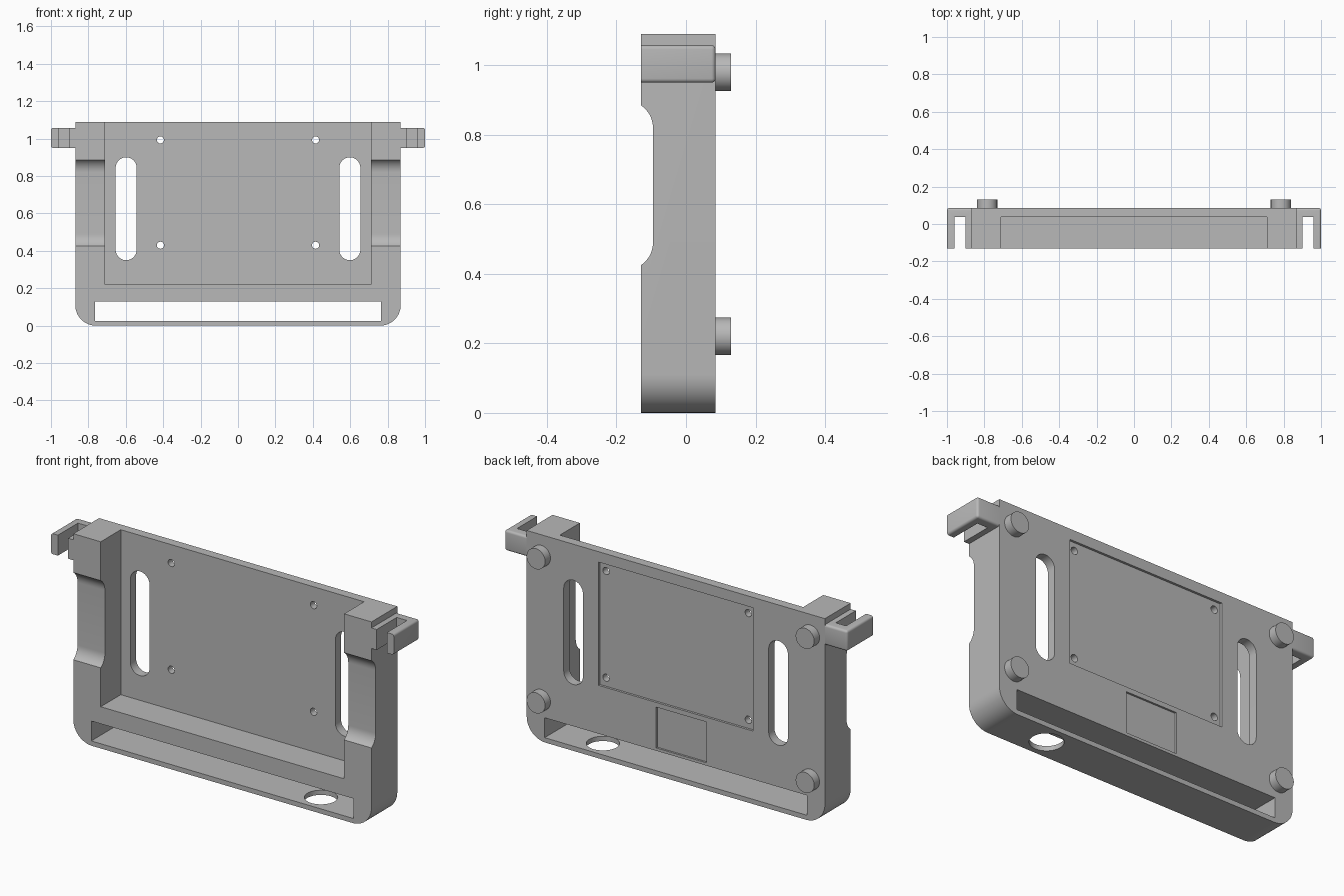
import bpy, bmesh, math
from mathutils import Vector

cube = bpy.data.objects.get("Cube")
if cube:
    bpy.data.objects.remove(cube, do_unlink=True)

grey = bpy.data.materials.new("plain grey")
grey.use_nodes = True
grey.diffuse_color = (0.48, 0.48, 0.48, 1)
grey.node_tree.nodes["Principled BSDF"].inputs["Base Color"].default_value = grey.diffuse_color

BACK, FRONT, TOP = 0.085, -0.13, 1.09
HALF = 0.87


def rounded(u0, u1, v0, v1, radii=(0, 0, 0, 0), steps=12):
    """Rectangle outline; radii run bottom-left, bottom-right, top-right, top-left."""
    corners = ((u0, v0, 1, 1), (u1, v0, -1, 1), (u1, v1, -1, -1), (u0, v1, 1, -1))
    pts = []
    for i, (u, v, su, sv) in enumerate(corners):
        r = radii[i]
        if r == 0:
            pts.append((u, v))
            continue
        for k in range(steps + 1):
            a = math.pi * (1 + i / 2) + math.pi / 2 * k / steps
            p = (u + su * r + r * math.cos(a), v + sv * r + r * math.sin(a))
            if not pts or (Vector(p) - Vector(pts[-1])).length > 1e-5:
                pts.append(p)
    return pts


def circle(u, v, r, n=40):
    return [(u + r * math.cos(math.tau * k / n), v + r * math.sin(math.tau * k / n)) for k in range(n)]


def prism(name, outline, a, b, axis="y"):
    """Extrude an outline along an axis: y uses (x, z), x uses (y, z), z uses (x, y)."""
    place = {"y": lambda u, v, w: (u, w, v),
             "x": lambda u, v, w: (w, u, v),
             "z": lambda u, v, w: (u, v, w)}[axis]
    bm = bmesh.new()
    low = [bm.verts.new(place(u, v, a)) for u, v in outline]
    high = [bm.verts.new(place(u, v, b)) for u, v in outline]
    bm.faces.new(low)
    bm.faces.new(high)
    for i in range(len(outline)):
        j = (i + 1) % len(outline)
        bm.faces.new((low[i], low[j], high[j], high[i]))
    bmesh.ops.recalc_face_normals(bm, faces=bm.faces)
    mesh = bpy.data.meshes.new(name)
    bm.to_mesh(mesh)
    bm.free()
    mesh.materials.append(grey)
    obj = bpy.data.objects.new(name, mesh)
    bpy.context.collection.objects.link(obj)
    return obj


def activate(obj):
    bpy.ops.object.select_all(action="DESELECT")
    obj.select_set(True)
    bpy.context.view_layer.objects.active = obj


def cut(target, *args):
    cutter = prism("cutter", *args)
    cutter.hide_render = True
    mod = target.modifiers.new("cut", "BOOLEAN")
    mod.operation, mod.solver, mod.object = "DIFFERENCE", "EXACT", cutter
    activate(target)
    bpy.ops.object.modifier_apply(modifier=mod.name)
    bpy.data.objects.remove(cutter, do_unlink=True)


def smooth(obj):
    activate(obj)
    bpy.ops.object.shade_smooth_by_angle(angle=math.radians(30))


# Main frame with rounded lower corners
body = prism("frame", rounded(-HALF, HALF, 0, TOP, (0.11, 0.11, 0, 0)), FRONT, BACK)

# Front recess, open at the top, and lower through slot
cut(body, rounded(-0.71, 0.71, 0.22, 1.3), -0.3, 0.037)
cut(body, rounded(-0.765, 0.765, 0.025, 0.13), -0.3, 0.3)

# Round hole in the bottom wall
cut(body, circle(0.5, -0.022, 0.08), -0.1, 0.08, "z")

# Shallow panels in the back
cut(body, rounded(-0.45, 0.45, 0.385, 1.035), BACK - 0.012, 0.3)
cut(body, rounded(-0.18, 0.115, 0.145, 0.36), BACK - 0.01, 0.3)

for side in (-1, 1):
    # Tall ventilation slot
    x = side * 0.598
    cut(body, rounded(x - 0.056, x + 0.056, 0.35, 0.9, (0.0559,) * 4), -0.3, 0.3)
    # Screw holes
    for z in (0.43, 0.993):
        cut(body, circle(side * 0.415, z, 0.019, 24), -0.3, 0.3)
    # Finger scoop in the front of the side wall
    cut(body, rounded(-0.3, -0.095, 0.412, 0.898, (0, 0.078, 0.078, 0)),
        side * 0.69, side * 1.1, "x")
smooth(body)

for side, label in ((-1, "right"), (1, "left")):
    # Round feet on the back
    for z, level in ((0.22, "lower"), (0.98, "upper")):
        smooth(prism(f"{label}_{level}_foot", circle(side * 0.785, z, 0.054), BACK - 0.005, 0.13))

    # Side hook: block with softened outer edges, then slotted
    hook = prism(f"{label}_hook", rounded(FRONT, BACK, 0.95, 1.058), side * HALF, side, "x")
    bm = bmesh.new()
    bm.from_mesh(hook.data)
    soft = []
    for e in bm.edges:
        mid = (e.verts[0].co + e.verts[1].co) / 2
        outer, rear = abs(mid.x) > 0.99, mid.y > BACK - 0.01
        inner, front = abs(mid.x) < HALF + 0.01, mid.y < FRONT + 0.01
        if (outer or rear) and not inner and not front:
            soft.append(e)
    bmesh.ops.bevel(bm, geom=soft, offset=0.012, segments=4, profile=0.5, affect="EDGES")
    bm.to_mesh(hook.data)
    bm.free()
    cut(hook, rounded(0.9 if side > 0 else -0.96, 0.96 if side > 0 else -0.9, -0.3, 0.037),
        0.8, 1.2, "z")
    smooth(hook)
